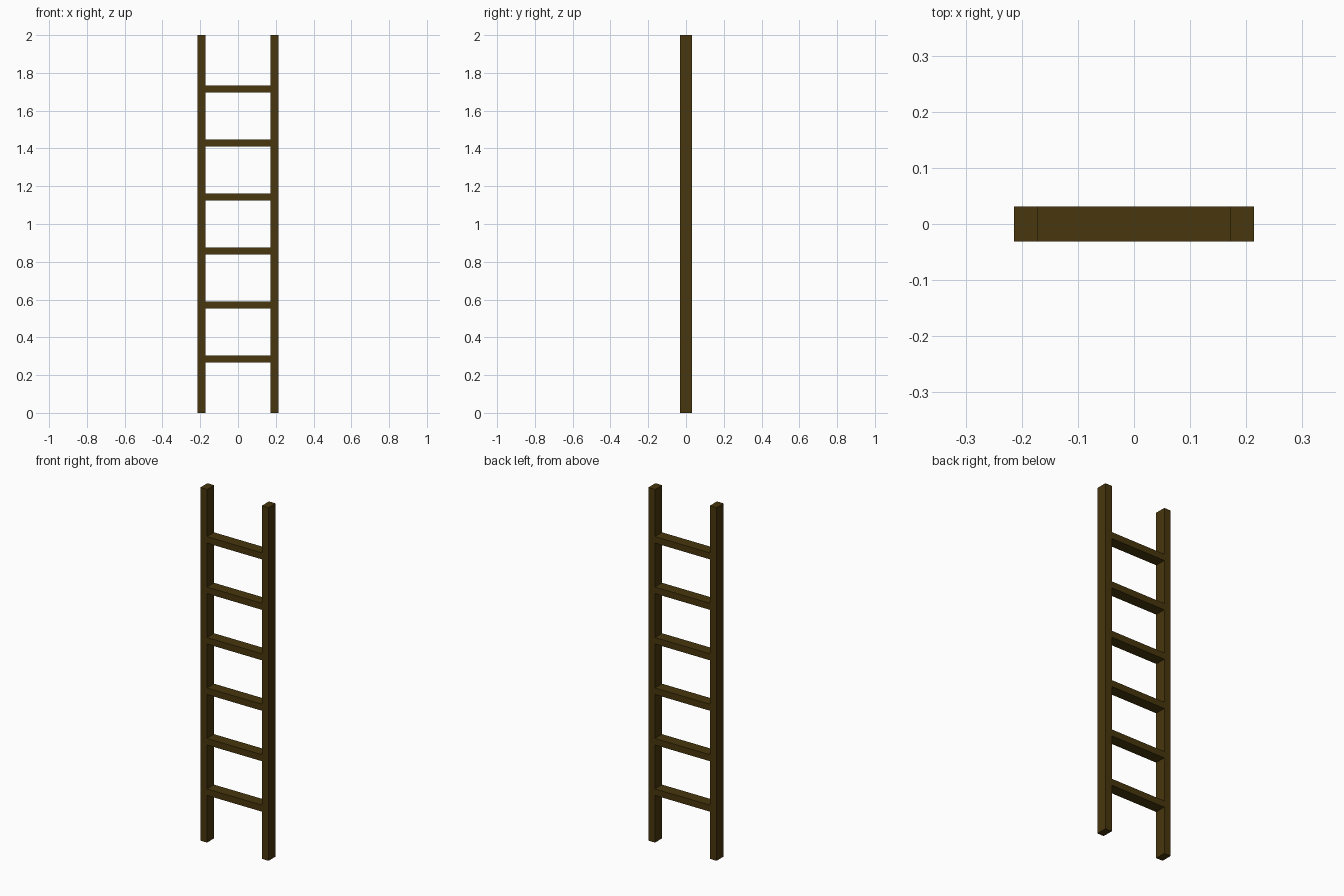
import bpy

if "Cube" in bpy.data.objects:
    bpy.data.objects.remove(bpy.data.objects["Cube"])

wood = bpy.data.materials.new("dark_wood")
wood.diffuse_color = (0.065, 0.038, 0.004, 1)
wood.use_nodes = True
wood.node_tree.nodes["Principled BSDF"].inputs["Base Color"].default_value = wood.diffuse_color

HEIGHT, DEPTH = 2.0, 0.063
OUTER, INNER = 0.2135, 0.172   # rail faces in x
RUNG_HEIGHT, RUNGS = 0.037, 6


def box(name, size, location):
    bpy.ops.mesh.primitive_cube_add(size=1, location=location)
    obj = bpy.context.object
    obj.name = name
    obj.scale = size
    bpy.ops.object.transform_apply(location=False, rotation=False, scale=True)
    obj.data.materials.append(wood)
    return obj


# Side rails
for side, label in ((-1, "left"), (1, "right")):
    box(f"{label}_rail", (OUTER - INNER, DEPTH, HEIGHT),
        (side * (OUTER + INNER) / 2, 0, HEIGHT / 2))

# Evenly spaced rungs, flush with the rails
for i in range(1, RUNGS + 1):
    box(f"rung_{i}", (2 * INNER, DEPTH, RUNG_HEIGHT),
        (0, 0, HEIGHT * i / (RUNGS + 1)))
